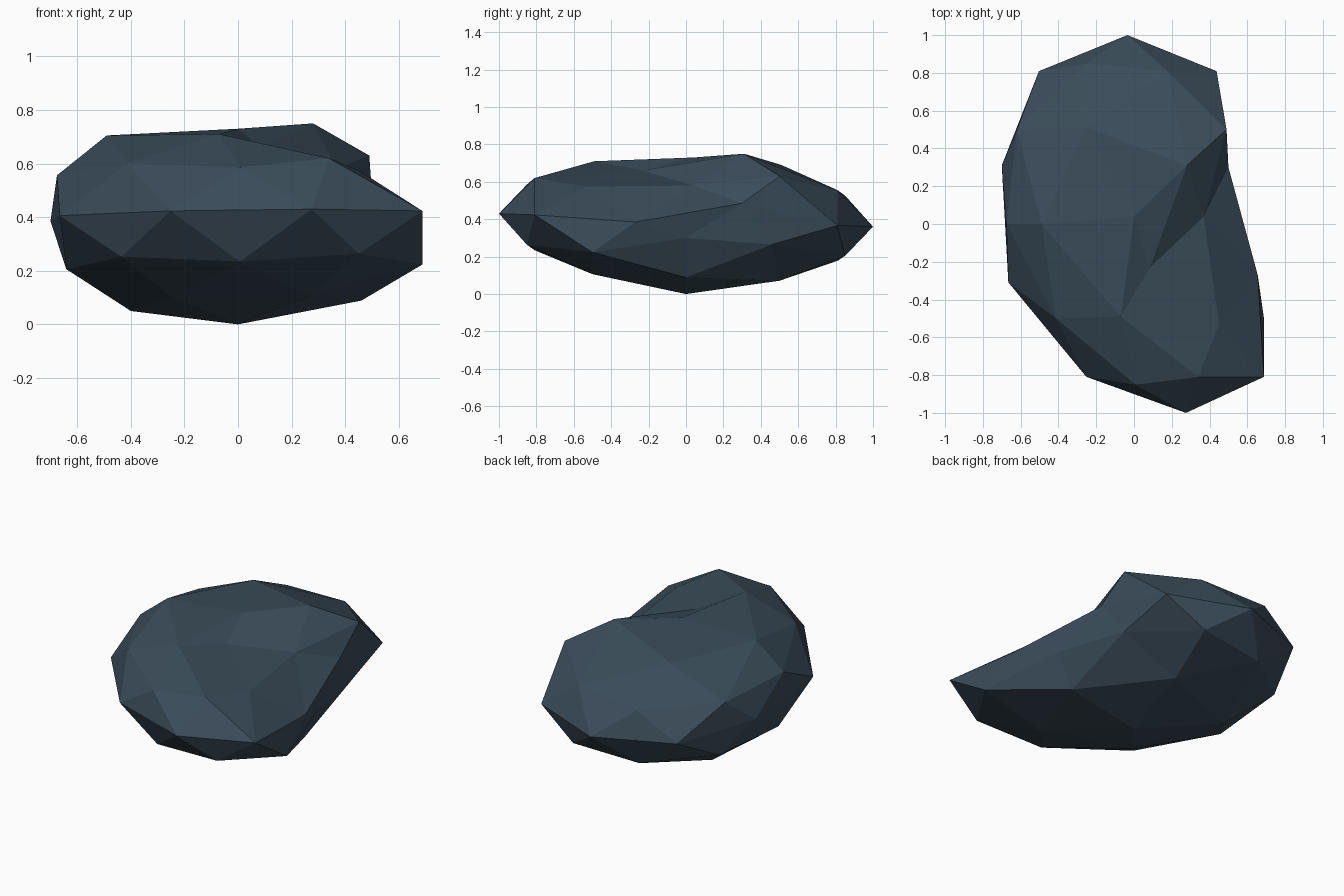
import bpy, bmesh, math
from mathutils import Vector, Matrix

if "Cube" in bpy.data.objects:
    bpy.data.objects.remove(bpy.data.objects["Cube"])

# Slate colour
slate = bpy.data.materials.new("dark_slate")
slate.diffuse_color = (0.042, 0.072, 0.100, 1)
slate.use_nodes = True
slate.node_tree.nodes["Principled BSDF"].inputs["Base Color"].default_value = slate.diffuse_color

# Chipped corners: direction on the sphere -> final place
chips = [
    ((.43, -.31, .85), (.085, -.23, .66)),
    ((.85, 0, .53), (.37, .04, .58)),
    ((.95, .31, 0), (.50, .30, .485)),
    ((.95, -.31, 0), (.655, -.27, .385)),
    ((.89, 0, -.45), (.56, 0, .30)),
    ((.72, -.53, .45), (.45, -.53, .575)),
    ((.72, .53, .45), (.49, .50, .63)),
    ((.43, .31, .85), (.28, .31, .75)),
    ((.69, .5, -.53), (.46, .46, .265)),
    ((.26, -.81, .53), (.34, -.81, .62)),
    ((-.16, -.5, .85), (-.07, -.49, .71)),
    ((-.16, .5, .85), (-.25, .51, .69)),
    ((-.53, 0, .85), (-.49, 0, .705)),
    ((-.95, .31, 0), (-.70, .31, .385)),
    ((-.43, .31, -.85), (-.40, .31, .05)),
    ((-.69, .5, .53), (-.62, .50, .54)),
    ((0, 0, 1), (0, .04, .73)),
    ((0, 0, -1), (0, 0, 0)),
]

# Faceted ball
bm = bmesh.new()
bmesh.ops.create_icosphere(bm, subdivisions=2, radius=1,
                           matrix=Matrix.Rotation(math.pi, 4, 'Z'))
targets = {}
for direction, place in chips:
    d = Vector(direction)
    nearest = min(bm.verts, key=lambda v: (v.co - d).length)
    targets[nearest] = Vector(place)

# Flatten, lean sideways towards the front, then apply the chips
for v in bm.verts:
    x, y, z = v.co
    lean = .04 - .155 * y + .08 * y * y
    v.co = targets.get(v, Vector((.8 * x + lean, y, .395 + .36 * z - .035 * y)))

bmesh.ops.recalc_face_normals(bm, faces=bm.faces)
mesh = bpy.data.meshes.new("rock")
bm.to_mesh(mesh)
bm.free()
mesh.materials.append(slate)
rock = bpy.data.objects.new("rock", mesh)
bpy.context.collection.objects.link(rock)
